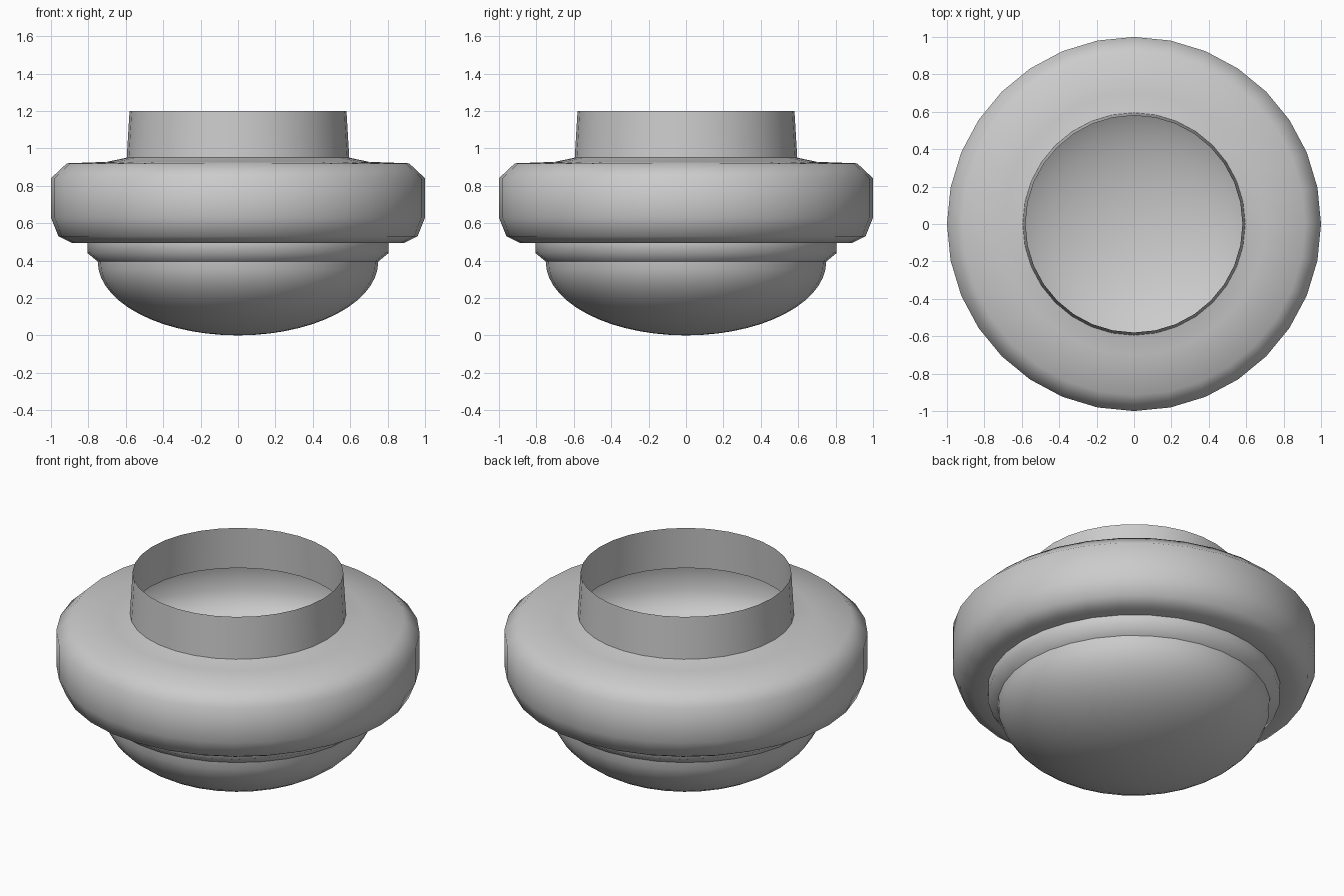
import bpy, bmesh
from math import sin, cos, pi, radians

if "Cube" in bpy.data.objects:
    bpy.data.objects.remove(bpy.data.objects["Cube"])

SIDES = 32


def lathe(name, profile, angle=60):
    """Revolve (radius, height) points around z into a thin shell."""
    bm = bmesh.new()
    verts = [bm.verts.new((r, 0, z)) for r, z in profile]
    edges = [bm.edges.new(pair) for pair in zip(verts, verts[1:])]
    bmesh.ops.spin(bm, geom=verts + edges, cent=(0, 0, 0), axis=(0, 0, 1),
                   angle=2 * pi, steps=SIDES, use_duplicate=False)
    bmesh.ops.remove_doubles(bm, verts=bm.verts, dist=0.0005)
    bmesh.ops.recalc_face_normals(bm, faces=bm.faces)
    # open shells: make the normals point away from the axis
    if sum(f.normal.x * f.calc_center_median().x + f.normal.y * f.calc_center_median().y
           for f in bm.faces) < 0:
        bmesh.ops.reverse_faces(bm, faces=bm.faces)
    mesh = bpy.data.meshes.new(name)
    bm.to_mesh(mesh)
    bm.free()
    obj = bpy.data.objects.new(name, mesh)
    bpy.context.collection.objects.link(obj)
    bpy.ops.object.select_all(action='DESELECT')
    obj.select_set(True)
    bpy.context.view_layer.objects.active = obj
    bpy.ops.object.shade_smooth_by_angle(angle=radians(angle))
    return obj


# rounded bottom bowl (half ellipse)
STEPS = 14
lathe("bottom_bowl", [(0.75 * sin(i / STEPS * pi / 2), 0.395 - 0.395 * cos(i / STEPS * pi / 2))
                      for i in range(STEPS + 1)])

# narrow collar between bowl and belly
lathe("lower_collar", [(0.75, 0.395), (0.805, 0.44), (0.805, 0.495)])

# wide bulging belly
lathe("belly", [(0.805, 0.495), (0.89, 0.495), (0.96, 0.53), (1.0, 0.63),
                (1.0, 0.84), (0.915, 0.92), (0.70, 0.928), (0.595, 0.95)])

# open tapered neck
lathe("neck", [(0.595, 0.95), (0.58, 1.2)])
